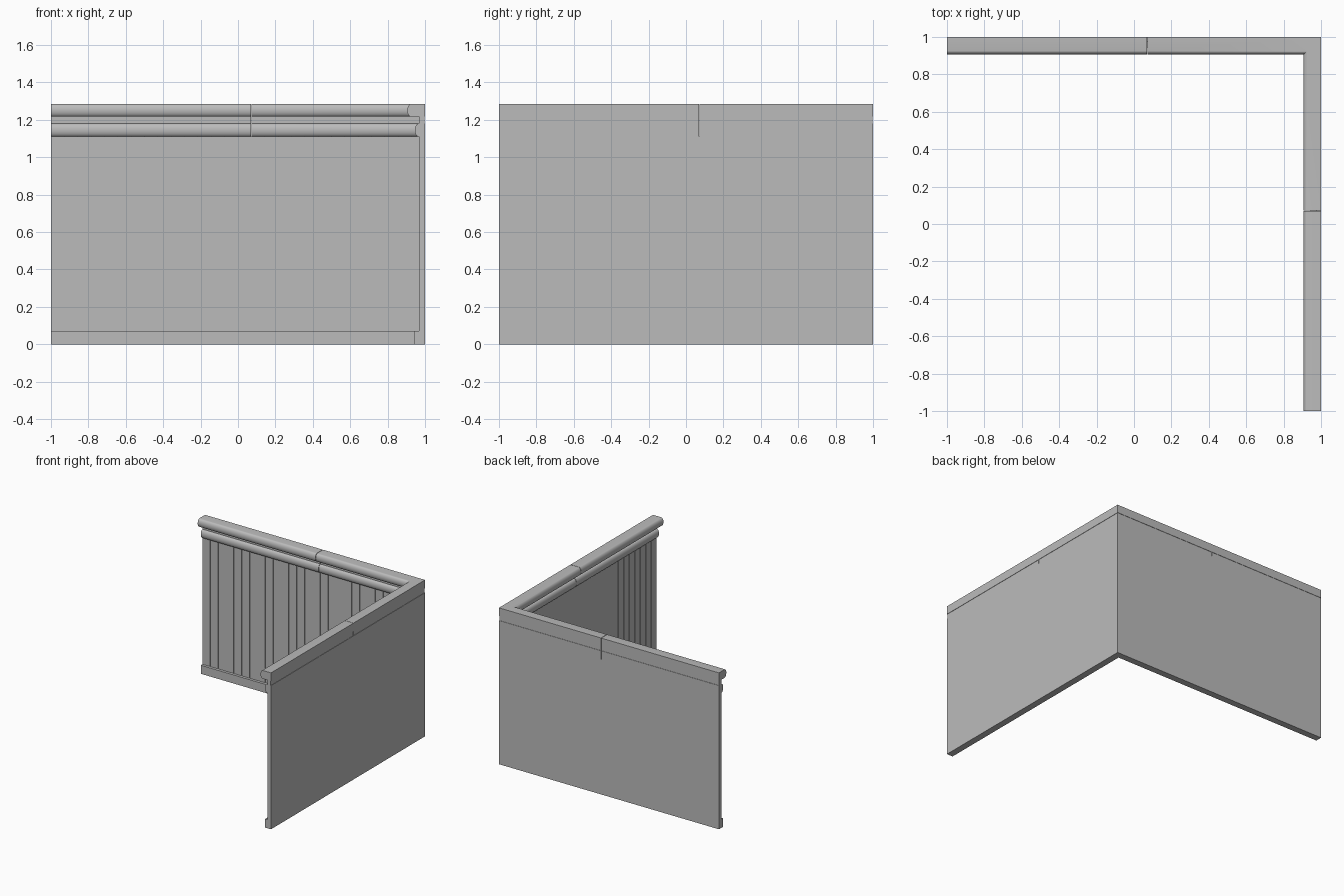
import bpy, bmesh, math

cube = bpy.data.objects.get("Cube")
if cube:
    bpy.data.objects.remove(cube)

paint = bpy.data.materials.new("grey paint")
paint.use_nodes = True
GREY = (0.5, 0.5, 0.5, 1)
paint.diffuse_color = GREY
paint.node_tree.nodes["Principled BSDF"].inputs["Base Color"].default_value = GREY

SEAM, GAP, PITCH = 1 / 14, 0.003, 1 / 14
PANEL, BOARD_BOTTOM, BOARD_TOP = 0.033, 0.07, 1.11


def finish(bm, name, smooth=False):
    bmesh.ops.recalc_face_normals(bm, faces=bm.faces)
    mesh = bpy.data.meshes.new(name)
    bm.to_mesh(mesh)
    bm.free()
    obj = bpy.data.objects.new(name, mesh)
    mesh.materials.append(paint)
    bpy.context.collection.objects.link(obj)
    if smooth:
        bpy.ops.object.select_all(action='DESELECT')
        obj.select_set(True)
        bpy.context.view_layer.objects.active = obj
        bpy.ops.object.shade_smooth_by_angle(angle=math.radians(35))
    return obj


def back_end(x):
    """Station on the back wall, depth measured inwards from the outer face."""
    return lambda d: (x, 1 - d)


def side_end(y):
    return lambda d: (1 - d, y)


def corner(d):
    return (1 - d, 1 - d)


def sweep(name, profile, stations, smooth=False):
    """Run a (depth, height) profile through the stations, mitred at the corner."""
    bm = bmesh.new()
    rings = [[bm.verts.new((*s(d), z)) for d, z in profile] for s in stations]
    n = len(profile)
    for a, b in zip(rings, rings[1:]):
        for i in range(n):
            j = (i + 1) % n
            bm.faces.new((a[i], a[j], b[j], b[i]))
    bm.faces.new(rings[0])
    bm.faces.new(rings[-1])
    return finish(bm, name, smooth)


def box_profile(d0, d1, z0, z1):
    return [(d0, z0), (d1, z0), (d1, z1), (d0, z1)]


def rail_profile(flat, depth, z0, z1, steps=14):
    """Flat back with a rounded nose on the room side."""
    mid, half = (z0 + z1) / 2, (z1 - z0) / 2
    nose = []
    for i in range(steps + 1):
        a = math.pi * (i / steps - 0.5)
        nose.append((flat + (depth - flat) * math.cos(a), mid + half * math.sin(a)))
    return [(0, z0)] + nose + [(0, z1)]


# Wall backing and skirting run unbroken round the corner
whole = [back_end(-1), corner, side_end(-1)]
sweep("wall_backing", box_profile(0, PANEL - 0.008, 0, BOARD_TOP), whole)
sweep("skirting_board", box_profile(PANEL - 0.008, 0.055, 0, BOARD_BOTTOM), whole)

# Rails and the strip between them are split into three lengths
lengths = {
    "back": [back_end(-1), back_end(SEAM - GAP / 2)],
    "corner": [back_end(SEAM + GAP / 2), corner, side_end(SEAM + GAP / 2)],
    "side": [side_end(SEAM - GAP / 2), side_end(-1)],
}
for place, stations in lengths.items():
    sweep(place + "_top_rail", rail_profile(0.074, 0.095, 1.217, 1.285), stations, True)
    sweep(place + "_rail_strip", box_profile(GAP, PANEL, 1.18, 1.217), stations)
    sweep(place + "_lower_rail", rail_profile(0.034, 0.055, BOARD_TOP, 1.18), stations, True)


# Vertical boards with narrow grooves between them
def boards(name, on_side):
    bm = bmesh.new()
    limit = 1 - PANEL
    for k in range(28):
        a = -1 + k * PITCH + (GAP / 2 if k else 0)
        b = min(-1 + (k + 1) * PITCH - GAP / 2, limit)
        if b <= a:
            continue
        plan = [(a, limit), (b, limit), (b, limit + 0.008), (a, limit + 0.008)]
        if on_side:
            plan = [(y, x) for x, y in plan]
        low = [bm.verts.new((x, y, BOARD_BOTTOM)) for x, y in plan]
        high = [bm.verts.new((x, y, BOARD_TOP)) for x, y in plan]
        bm.faces.new(low)
        bm.faces.new(high)
        for i in range(4):
            j = (i + 1) % 4
            bm.faces.new((low[i], low[j], high[j], high[i]))
    finish(bm, name)


boards("back_wall_boards", False)
boards("side_wall_boards", True)
